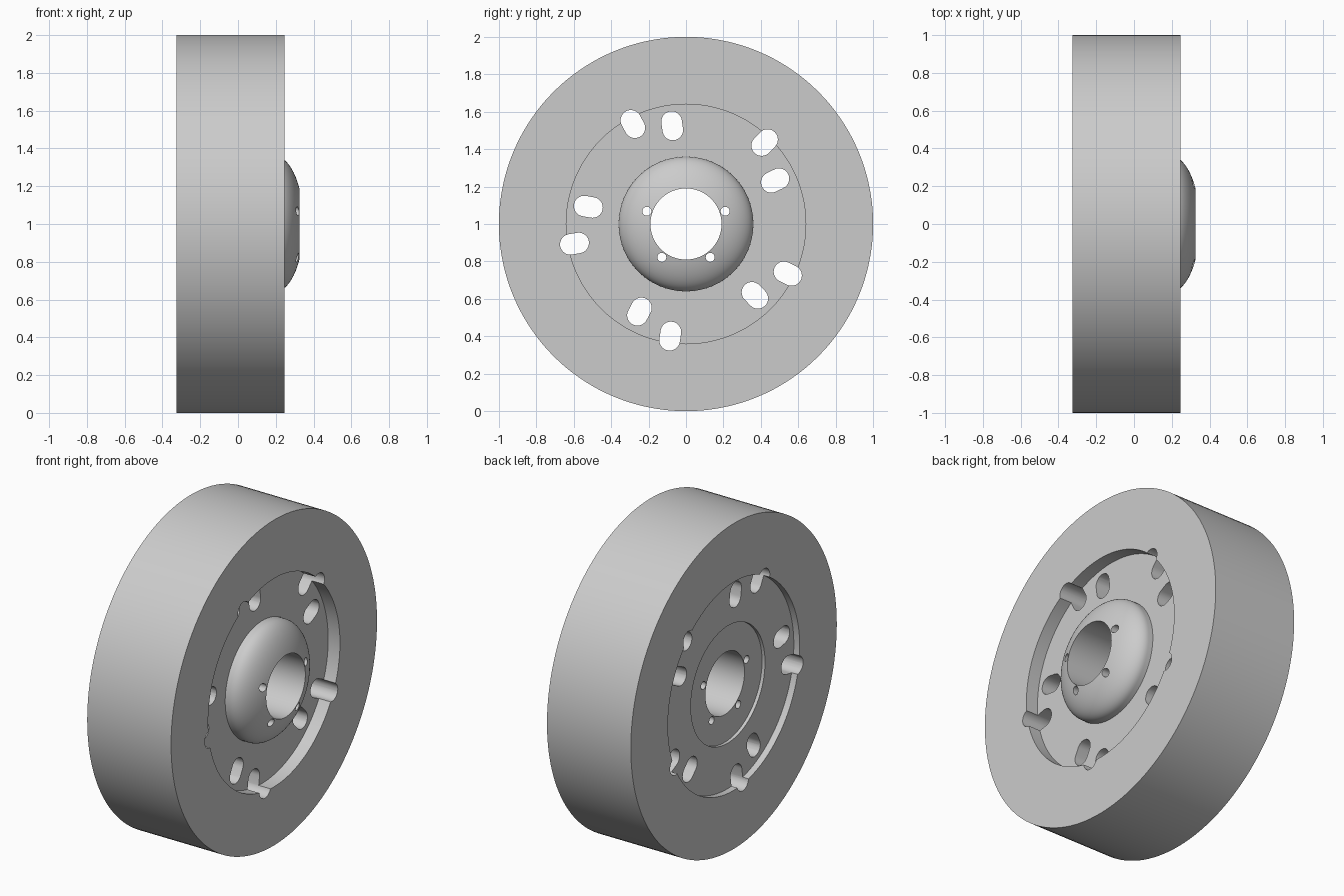
import bpy
import bmesh
from math import acos, cos, pi, radians, sin
from mathutils import Matrix, Vector

if "Cube" in bpy.data.objects:
    bpy.data.objects.remove(bpy.data.objects["Cube"])

SEGMENTS = 144
CENTRE = Vector((0, 0, 1))

grey = bpy.data.materials.new("plain grey")
grey.use_nodes = True
grey.diffuse_color = (0.6, 0.6, 0.6, 1)
grey.node_tree.nodes["Principled BSDF"].inputs["Base Color"].default_value = grey.diffuse_color


def add_object(name, bm):
    bmesh.ops.recalc_face_normals(bm, faces=bm.faces[:])
    mesh = bpy.data.meshes.new(name)
    bm.to_mesh(mesh)
    bm.free()
    mesh.materials.append(grey)
    obj = bpy.data.objects.new(name, mesh)
    bpy.context.collection.objects.link(obj)
    return obj


def lathe(name, profile):
    """Turn a closed (x, radius) loop about the wheel's axle."""
    bm = bmesh.new()
    rings = []
    for i in range(SEGMENTS):
        a = 2 * pi * i / SEGMENTS
        rings.append([bm.verts.new(CENTRE + Vector((x, r * cos(a), r * sin(a))))
                      for x, r in profile])
    count = len(profile)
    for i, ring in enumerate(rings):
        following = rings[(i + 1) % SEGMENTS]
        for j in range(count):
            k = (j + 1) % count
            bm.faces.new((ring[j], ring[k], following[k], following[j]))
    return add_object(name, bm)


def add_slot(bm, radius, degrees, half_width, straight):
    """Radial slot-shaped prism; with no straight part it is a round pin."""
    turn = Matrix.Rotation(radians(degrees), 3, 'X')
    steps = 16
    outline = []
    for side in (1, -1):
        for i in range(steps + (straight > 0)):
            a = -pi / 2 + pi * i / steps + (0 if side > 0 else pi)
            p = Vector((-0.6, radius + side * straight / 2 + half_width * cos(a),
                        half_width * sin(a)))
            outline.append(bm.verts.new(CENTRE + turn @ p))
    face = bm.faces.new(outline)
    extruded = bmesh.ops.extrude_face_region(bm, geom=[face], use_keep_orig=True)
    moved = [v for v in extruded["geom"] if isinstance(v, bmesh.types.BMVert)]
    bmesh.ops.translate(bm, verts=moved, vec=(1.2, 0, 0))


def cut(obj, bm):
    cutter = add_object("cutter", bm)
    cutter.hide_render = True
    mod = obj.modifiers.new("holes", 'BOOLEAN')
    mod.operation = 'DIFFERENCE'
    mod.solver = 'EXACT'
    mod.object = cutter
    bpy.ops.object.select_all(action='DESELECT')
    obj.select_set(True)
    bpy.context.view_layer.objects.active = obj
    bpy.ops.object.modifier_apply(modifier=mod.name)
    bpy.data.objects.remove(cutter)
    bpy.ops.object.shade_smooth_by_angle(angle=radians(30))


# Wheel body with a shallow recess on each face
wheel = lathe("wheel_body", [
    (0.165, 0.36), (0.165, 0.64), (0.245, 0.64), (0.245, 1.0),
    (-0.325, 1.0), (-0.325, 0.64), (-0.285, 0.64), (-0.285, 0.36)])

# Five pairs of staggered radial slots
slots = bmesh.new()
for i in range(5):
    add_slot(slots, 0.605, 46 + 72 * i, 0.055, 0.045)
    add_slot(slots, 0.53, 26 + 72 * i, 0.055, 0.045)
cut(wheel, slots)

# Domed hub with a wide axle bore
end = acos(0.19 / 0.36)
dome = [(0.194 + 0.154 * sin(end * i / 14), 0.36 * cos(end * i / 14)) for i in range(15)]
hub = lathe("domed_hub", [(-0.265, 0.19), (-0.265, 0.36)] + dome)

# Four bolt holes, leaving the top place empty
bolts = bmesh.new()
for i in range(1, 5):
    add_slot(bolts, 0.22, 90 + 72 * i, 0.024, 0)
cut(hub, bolts)
